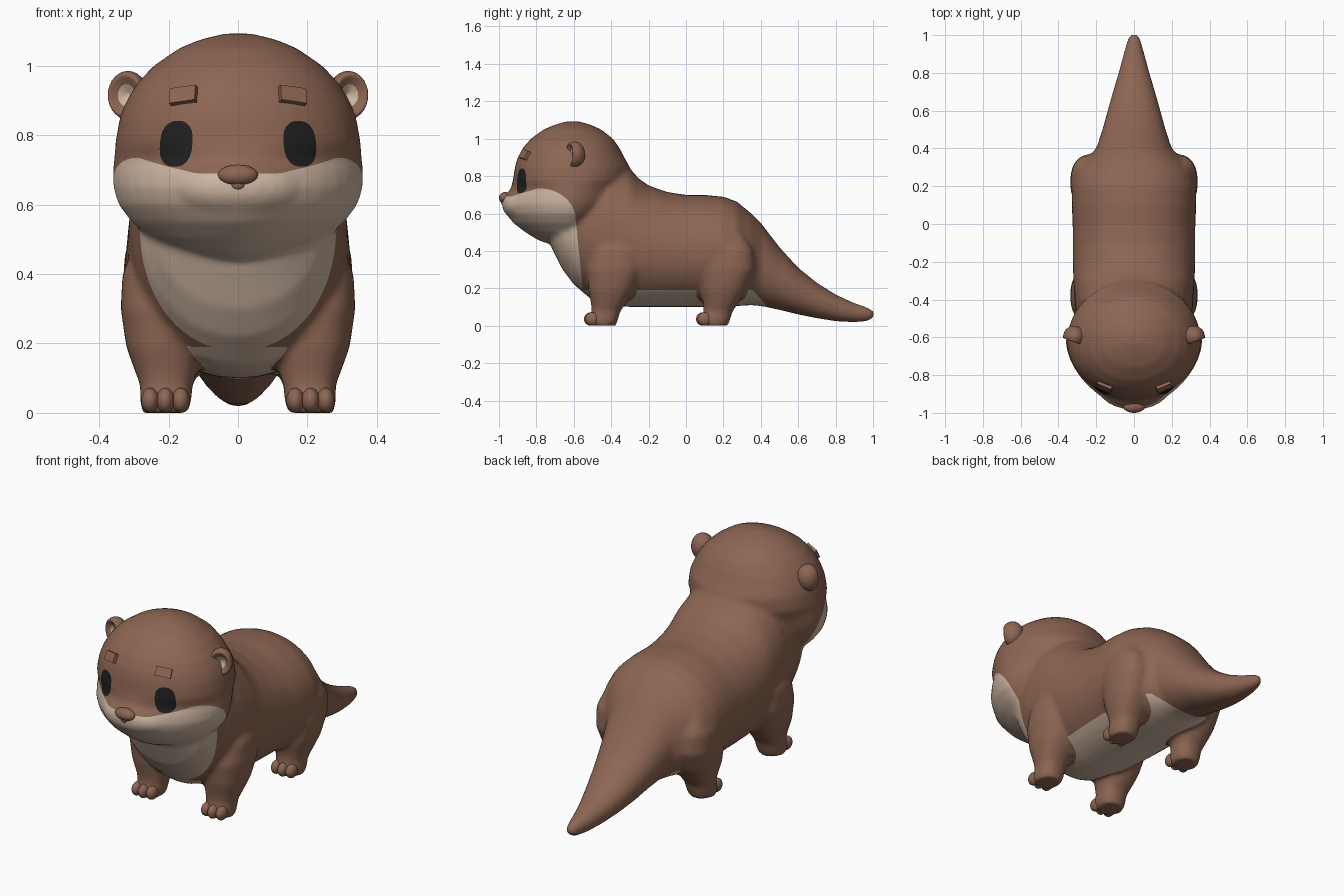
import bpy, bmesh
from math import cos, sin, pi, hypot, copysign
from mathutils import Vector, Matrix
from mathutils.bvhtree import BVHTree

if "Cube" in bpy.data.objects:
    bpy.data.objects.remove(bpy.data.objects["Cube"])


def material(name, rgb):
    m = bpy.data.materials.new(name)
    m.diffuse_color = (*rgb, 1)
    m.use_nodes = True
    m.node_tree.nodes["Principled BSDF"].inputs["Base Color"].default_value = m.diffuse_color
    return m


MATS = [material("brown fur", (.265, .132, .086)),
        material("cream fur", (.62, .47, .365)),
        material("eye black", (.014, .014, .014))]


def make_object(name, bm, smooth=True):
    me = bpy.data.meshes.new(name)
    bm.to_mesh(me)
    bm.free()
    for m in MATS:
        me.materials.append(m)
    if smooth:
        me.shade_smooth()
    ob = bpy.data.objects.new(name, me)
    bpy.context.collection.objects.link(ob)
    return ob


def oval(c0, a, b0, b1, n, count=40):
    """Superellipse points (u, v): half width a about c0, v from b0 to b1 about its given middle."""
    lo, mid, hi = b0, b1[0], b1[1]
    pts = []
    for i in range(count):
        t = 2 * pi * i / count
        c = copysign(abs(cos(t)) ** (2 / n), cos(t))
        s = copysign(abs(sin(t)) ** (2 / n), sin(t))
        pts.append((c0 + a * c, mid + (hi - mid if s > 0 else mid - lo) * s))
    return pts


def loft(bm, rings):
    rows = [[bm.verts.new(p) for p in r] for r in rings]
    n = len(rows[0])
    faces = [bm.faces.new(rows[0]), bm.faces.new(rows[-1])]
    for a, b in zip(rows, rows[1:]):
        for i in range(n):
            j = (i + 1) % n
            faces.append(bm.faces.new((a[i], a[j], b[j], b[i])))
    bmesh.ops.recalc_face_normals(bm, faces=faces)


def ellipsoid(bm, loc, rad):
    m = Matrix.Translation(loc) @ Matrix.Diagonal((*rad, 1))
    bmesh.ops.create_uvsphere(bm, u_segments=24, v_segments=14, radius=1, matrix=m)


bm = bmesh.new()

# Torso and tail: y, bottom, top, half width
torso = [(-.72, .42, .72, .2), (-.66, .30, .82, .25), (-.6, .22, .88, .28),
         (-.5, .135, .9, .305), (-.4, .11, .9, .315), (-.3, .1, .84, .32),
         (-.25, .1, .785, .323), (-.2, .1, .75, .325), (-.1, .1, .715, .325),
         (0, .1, .70, .325), (.1, .1, .70, .33), (.2, .1, .69, .33),
         (.27, .105, .665, .312), (.35, .11, .60, .25), (.4, .105, .55, .2),
         (.5, .085, .42, .167), (.6, .06, .31, .14), (.7, .04, .23, .112),
         (.8, .024, .167, .082), (.9, .018, .122, .055), (.97, .024, .098, .036),
         (1.003, .04, .08, .02)]
loft(bm, [[(u, y, v) for u, v in oval(0, w, b, ((b + t) / 2, t), 2.1)]
          for y, b, t, w in torso])

# Head: z, front, back, half width
head = [(.442, -.75, -.55, .07), (.455, -.785, -.52, .15), (.475, -.82, -.5, .205),
        (.5, -.86, -.47, .25), (.55, -.925, -.43, .307), (.6, -.962, -.4, .345),
        (.65, -.975, -.35, .36), (.7, -.96, -.32, .361), (.73, -.938, -.3, .357),
        (.78, -.925, -.3, .353), (.85, -.915, -.3, .341), (.9, -.9, -.33, .321),
        (.95, -.873, -.355, .29), (1.0, -.83, -.39, .243), (1.05, -.76, -.455, .17),
        (1.075, -.7, -.51, .11), (1.092, -.64, -.57, .04)]
loft(bm, [[(u, v, z) for u, v in oval(0, w, f, (-.62, b), 1.75 if z < .75 else 2.05)]
          for z, f, b, w in head])

# Snout bump
ellipsoid(bm, (0, -.85, .65), (.2, .135, .1))

# Legs: z, inner x, outer x, front, back
leg = [(0, .145, .275, -.51, -.375), (.03, .135, .282, -.52, -.365),
       (.08, .13, .282, -.505, -.35), (.12, .118, .297, -.508, -.32),
       (.19, .11, .322, -.522, -.277), (.3, .12, .338, -.53, -.23),
       (.4, .15, .333, -.5, -.24), (.5, .2, .29, -.44, -.3)]
for side in (-1, 1):
    for dy in (0, .6):
        loft(bm, [[(side * u, v + dy, z) for u, v in
                   oval((x0 + x1) / 2, (x1 - x0) / 2, f, ((f + b) / 2, b), 2.3)]
                  for z, x0, x1, f, b in leg])

# Fuse everything into one smooth skin
body = make_object("body", bm)
rm = body.modifiers.new("fuse", 'REMESH')
rm.mode = 'VOXEL'
rm.voxel_size = .013
sm = body.modifiers.new("soften", 'SMOOTH')
sm.factor = .5
sm.iterations = 6
bpy.context.view_layer.update()
skin = bpy.data.meshes.new_from_object(
    body.evaluated_get(bpy.context.evaluated_depsgraph_get()))
bpy.data.objects.remove(body)


# Colour regions: positive inside
def cream(p):
    x, y, z = abs(p.x), p.y, p.z
    if y < -.79:
        face = .735 - .045 * min(1, (-.79 - y) / .15) - z
    else:
        reach = .2 + .04 * min(1, max(0, (.57 - z) / .4))
        face = .17 * (1 - hypot((y + .79) / reach, max(z - .57, 0) / .165))
    belly = min(.19 - z, .42 - y - (z - .12) * .9, y + .6)
    for yl in (-.405, .195):
        belly = min(belly, .13 * (hypot((x - .225) / .13, (y - yl) / .14) - 1))
    return max(face, belly)


def eye(p):
    if p.y > -.7:
        return -1
    u = abs(p.x) - .178 + .08 * (p.z - .775)
    return 1 - (abs(u / .047) ** 2.5 + abs((p.z - .775) / .066) ** 2.5)


def cut_along(bm, field):
    new = []
    for e in list(bm.edges):
        a, b = (field(v.co) for v in e.verts)
        if a * b < 0:
            new.append(bmesh.utils.edge_split(e, e.verts[0], a / (a - b))[1])
    bmesh.ops.connect_verts(bm, verts=new)


bm = bmesh.new()
bm.from_mesh(skin)
cut_along(bm, cream)
cut_along(bm, eye)
for f in bm.faces:
    c = f.calc_center_median()
    f.material_index = 2 if eye(c) > 0 else 1 if cream(c) > 0 else 0
surface = BVHTree.FromBMesh(bm)
make_object("body", bm)

# Toes
bm = bmesh.new()
for side in (-1, 1):
    for dy in (0, .6):
        for x, y in ((.165, -.5), (.209, -.508), (.253, -.5)):
            ellipsoid(bm, (side * x, y + dy, .036), (.026, .038, .036))
make_object("toes", bm)

# Nose with a small tip below
bm = bmesh.new()
ellipsoid(bm, (0, -.966, .684), (.058, .034, .031))
ellipsoid(bm, (0, -.968, .658), (.025, .02, .02))
make_object("nose", bm)

for side, label in ((-1, "right"), (1, "left")):
    # Ear: sphere with a cupped front, cream inside
    bm = bmesh.new()
    bmesh.ops.create_uvsphere(bm, u_segments=28, v_segments=20, radius=1)
    for v in bm.verts:
        if v.co.z > .5:
            r = hypot(v.co.x, v.co.y)
            v.co.z = .5 - .6 * (1 - r / .866)
    for f in bm.faces:
        c = f.calc_center_median()
        if hypot(c.x, c.y) < .5 and -.3 < c.z < .45:
            f.material_index = 1
    turn = Vector((side * .35, -.93, 0)).to_track_quat('Z', 'Y').to_matrix().to_4x4()
    bm.transform(Matrix.Translation((side * .317, -.597, .915))
                 @ Matrix.Diagonal((.058, .058, .07, 1)) @ turn)
    make_object(label + "_ear", bm)

    # Brow: thin raised block lying on the forehead
    loc, normal, _, _ = surface.ray_cast(Vector((side * .155, -2, .912)), Vector((0, 1, 0)))
    bm = bmesh.new()
    bmesh.ops.create_cube(bm, size=1)
    bm.transform(Matrix.Translation(loc) @ normal.to_track_quat('Z', 'Y').to_matrix().to_4x4()
                 @ Matrix.Rotation(-side * .15, 4, 'Z') @ Matrix.Diagonal((.08, .048, .03, 1)))
    make_object(label + "_brow", bm, smooth=False)
